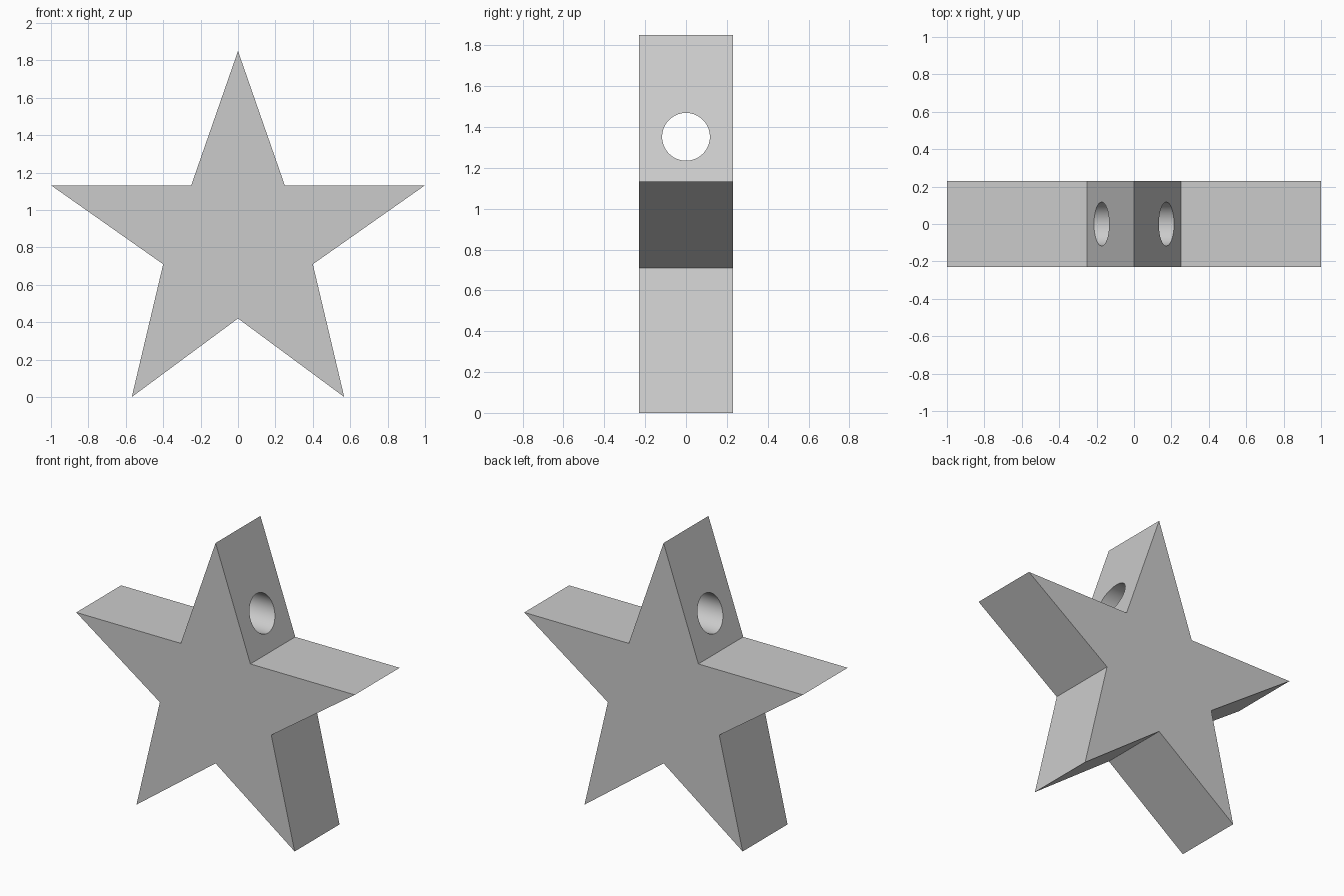
import bpy, bmesh, math

if "Cube" in bpy.data.objects:
    bpy.data.objects.remove(bpy.data.objects["Cube"])

HALF_DEPTH = 0.23

# Star outline: right half from top tip to bottom notch, then mirrored
right = [(0, 1.85), (0.25, 1.132), (1, 1.132), (0.4, 0.71), (0.568, 0), (0, 0.42)]
outline = right + [(-x, z) for x, z in reversed(right[1:-1])]

# Star body: extrude the outline along y
bm = bmesh.new()
face = bm.faces.new([bm.verts.new((x, -HALF_DEPTH, z)) for x, z in outline])
ext = bmesh.ops.extrude_face_region(bm, geom=[face])
moved = [v for v in ext["geom"] if isinstance(v, bmesh.types.BMVert)]
bmesh.ops.translate(bm, verts=moved, vec=(0, 2 * HALF_DEPTH, 0))
bmesh.ops.recalc_face_normals(bm, faces=bm.faces)
mesh = bpy.data.meshes.new("star")
bm.to_mesh(mesh)
bm.free()
star = bpy.data.objects.new("star", mesh)
bpy.context.collection.objects.link(star)

# Hanging hole: round bore running sideways through the top point
bpy.ops.mesh.primitive_cylinder_add(vertices=64, radius=0.117, depth=1,
                                    location=(0, 0, 1.352),
                                    rotation=(0, math.pi / 2, 0))
cutter = bpy.context.object
cutter.name = "hole_cutter"
cutter.hide_render = True

mod = star.modifiers.new("hanging_hole", "BOOLEAN")
mod.operation = "DIFFERENCE"
mod.solver = "EXACT"
mod.object = cutter

# Apply the cut, remove the cutter, smooth only the bore
bpy.ops.object.select_all(action="DESELECT")
star.select_set(True)
bpy.context.view_layer.objects.active = star
bpy.ops.object.modifier_apply(modifier=mod.name)
bpy.data.objects.remove(cutter)
bpy.ops.object.shade_smooth_by_angle(angle=math.radians(20))
